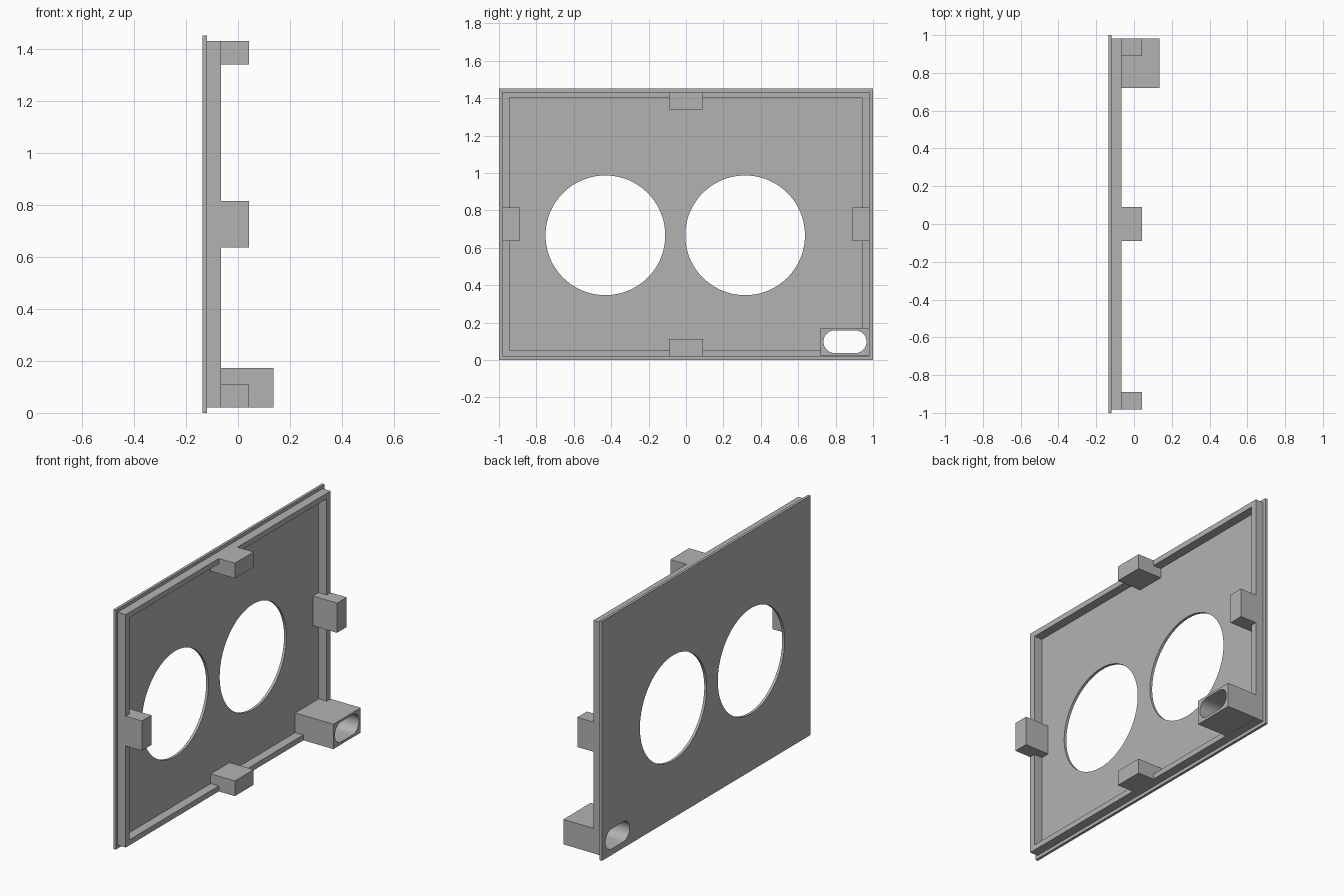
import bpy, bmesh, math
from mathutils import Vector

if "Cube" in bpy.data.objects:
    bpy.data.objects.remove(bpy.data.objects["Cube"])

GREY = (0.45, 0.45, 0.45, 1)
mat = bpy.data.materials.new("plain grey")
mat.use_nodes = True
mat.diffuse_color = GREY
mat.node_tree.nodes["Principled BSDF"].inputs["Base Color"].default_value = GREY

BACK, FLOOR, RIM, CLIP, FRONT = -0.136, -0.12, -0.066, 0.042, 0.136
HEIGHT = 1.453
MID = HEIGHT / 2


def prism(name, outline, x0, x1):
    """Extrude a closed (y, z) outline along x."""
    bm = bmesh.new()
    face = bm.faces.new([bm.verts.new((x0, y, z)) for y, z in outline])
    new = bmesh.ops.extrude_face_region(bm, geom=[face])["geom"]
    verts = [v for v in new if isinstance(v, bmesh.types.BMVert)]
    bmesh.ops.translate(bm, verts=verts, vec=Vector((x1 - x0, 0, 0)))
    bmesh.ops.recalc_face_normals(bm, faces=bm.faces)
    mesh = bpy.data.meshes.new(name)
    bm.to_mesh(mesh)
    bm.free()
    mesh.materials.append(mat)
    obj = bpy.data.objects.new(name, mesh)
    bpy.context.collection.objects.link(obj)
    return obj


def rect(y, z, half_y, half_z):
    return [(y - half_y, z - half_z), (y + half_y, z - half_z),
            (y + half_y, z + half_z), (y - half_y, z + half_z)]


def stadium(y, z, r, half_straight=0, n=64):
    """Circle, or a slot when its two halves are moved apart."""
    points = []
    for i in range(n):
        a = 2 * math.pi * (i + 0.5) / n
        shift = math.copysign(half_straight, math.cos(a))
        points.append((y + shift + r * math.cos(a), z + r * math.sin(a)))
    return points


def cut(obj, outline):
    """Cut the outline right through the object along x."""
    cutter = prism("cutter", outline, -0.5, 0.5)
    cutter.hide_render = True
    mod = obj.modifiers.new("opening", "BOOLEAN")
    mod.operation, mod.solver, mod.object = "DIFFERENCE", "EXACT", cutter
    bpy.context.view_layer.objects.active = obj
    bpy.ops.object.modifier_apply(modifier=mod.name)
    bpy.data.objects.remove(cutter)


def smooth(obj):
    bpy.ops.object.select_all(action="DESELECT")
    obj.select_set(True)
    bpy.context.view_layer.objects.active = obj
    bpy.ops.object.shade_smooth_by_angle(angle=math.radians(30))


slot = stadium(0.85, 0.098, 0.061, 0.054)

# Face plate with two round openings and the slot
plate = prism("face_plate", rect(0, MID, 1, MID), BACK, FLOOR)
for y in (-0.431, 0.316):
    cut(plate, stadium(y, 0.667, 0.32, n=96))
cut(plate, slot)

# Raised rim, set in from the plate edge
rim = prism("rim", rect(0, MID, 0.982, MID - 0.02), FLOOR, RIM)
cut(rim, rect(0, MID, 0.945, MID - 0.053))

# Corner block with the slot running through it
block_outline = rect(0.851, 0.0965, 0.131, 0.0755)
cut(rim, block_outline)
block = prism("slot_block", block_outline, FLOOR, FRONT)
cut(block, slot)

for obj in (plate, block):
    smooth(obj)

# Four clips at the middle of each side
for side, y in (("right", -1), ("left", 1)):
    prism(side + "_clip", rect(y * 0.936, MID, 0.046, 0.09), FLOOR, CLIP)
for side, z in (("bottom", -1), ("top", 1)):
    prism(side + "_clip", rect(0, MID + z * (MID - 0.066), 0.09, 0.046), FLOOR, CLIP)
